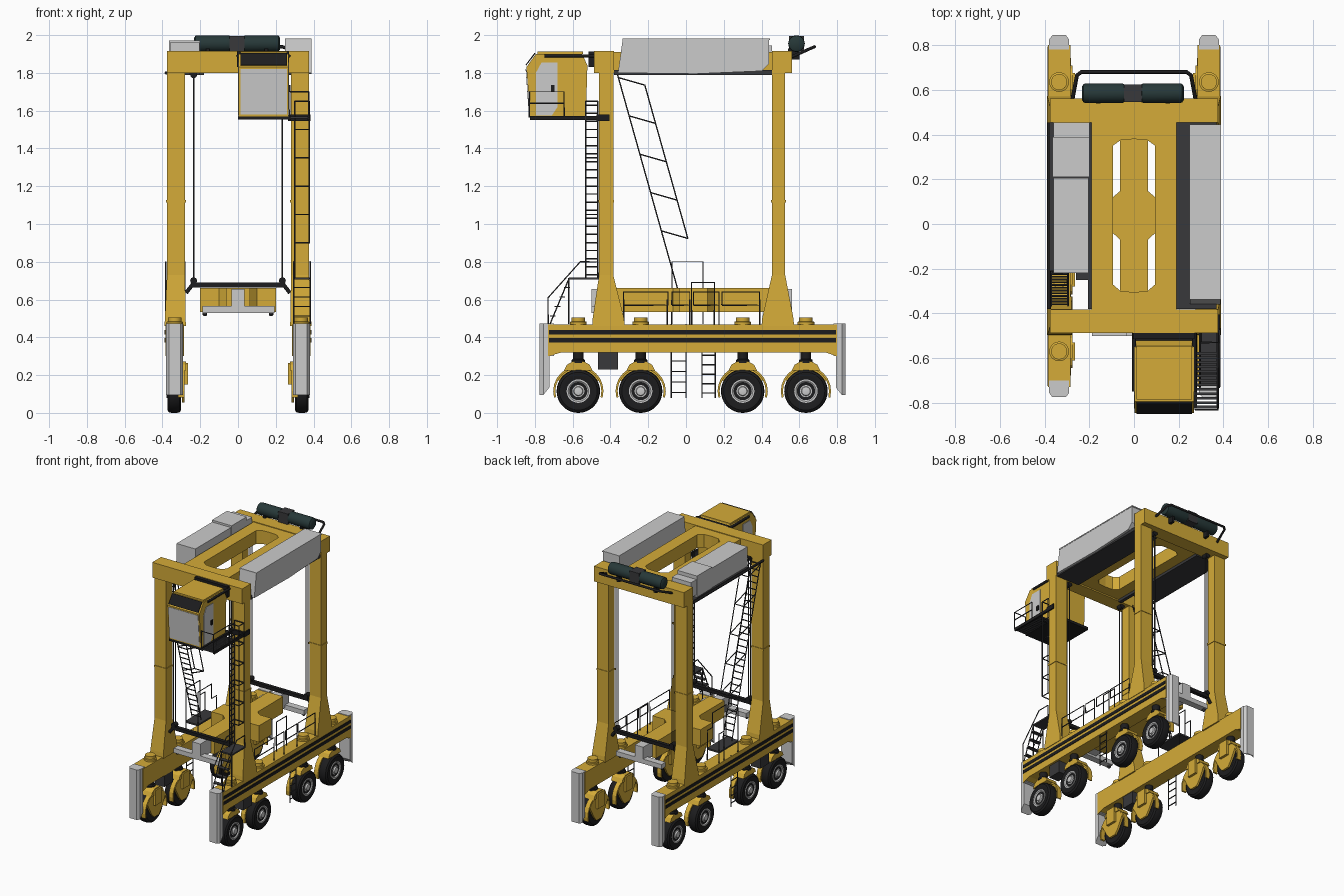
import bpy, bmesh, math
from mathutils import Vector

if "Cube" in bpy.data.objects:
    bpy.data.objects.remove(bpy.data.objects["Cube"])

def material(name, c):
    m = bpy.data.materials.new(name)
    m.diffuse_color = (*c, 1)
    m.use_nodes = True
    m.node_tree.nodes["Principled BSDF"].inputs["Base Color"].default_value = m.diffuse_color
    return m

YEL = material("yellow_paint", (0.66, 0.41, 0.04))
BLK = material("black", (0.012, 0.012, 0.013))
DRK = material("dark_steel", (0.04, 0.04, 0.043))
TEAL = material("dark_teal", (0.02, 0.04, 0.04))

def finish(name, bm, mat, smooth=False):
    bmesh.ops.recalc_face_normals(bm, faces=bm.faces)
    me = bpy.data.meshes.new(name)
    bm.to_mesh(me)
    bm.free()
    ob = bpy.data.objects.new(name, me)
    bpy.context.collection.objects.link(ob)
    if mat:
        me.materials.append(mat)
    if smooth:
        bpy.ops.object.select_all(action='DESELECT')
        ob.select_set(True)
        bpy.context.view_layer.objects.active = ob
        bpy.ops.object.shade_smooth_by_angle(angle=math.radians(35))
    return ob

def rings(name, loops, mat, smooth=False):
    """Skin a stack of equal-length closed loops and cap both ends."""
    bm = bmesh.new()
    vs = [[bm.verts.new(p) for p in l] for l in loops]
    n = len(vs[0])
    for a, b in zip(vs, vs[1:]):
        for i in range(n):
            bm.faces.new((a[i], a[(i + 1) % n], b[(i + 1) % n], b[i]))
    bm.faces.new(vs[0])
    bm.faces.new(vs[-1])
    return finish(name, bm, mat, smooth)

def place(axis, p, q, a):
    return {'x': (a, p, q), 'y': (p, a, q), 'z': (p, q, a)}[axis]

def prism(name, pts, axis, a, b, mat=None):
    return rings(name, [[place(axis, p, q, h) for p, q in pts] for h in (a, b)], mat)

def box(name, x0, x1, y0, y1, z0, z1, mat=None):
    return prism(name, [(x0, y0), (x1, y0), (x1, y1), (x0, y1)], 'z', z0, z1, mat)

def lathe(name, c, axis, prof, mat=None, n=28):
    ang = [2 * math.pi * i / n for i in range(n)]
    return rings(name, [[Vector(c) + Vector(place(axis, r * math.cos(t), r * math.sin(t), h))
                         for t in ang] for r, h in prof], mat, True)

def rods(name, lines, r=0.004, mat=DRK):
    cu = bpy.data.curves.new(name, 'CURVE')
    cu.dimensions = '3D'
    cu.bevel_depth, cu.bevel_resolution, cu.use_fill_caps = r, 1, True
    for l in lines:
        s = cu.splines.new('POLY')
        s.points.add(len(l) - 1)
        for pt, p in zip(s.points, l):
            pt.co = (*p, 1)
    cu.materials.append(mat)
    ob = bpy.data.objects.new(name, cu)
    bpy.context.collection.objects.link(ob)
    bpy.ops.object.select_all(action='DESELECT')
    ob.select_set(True)
    bpy.context.view_layer.objects.active = ob
    bpy.ops.object.convert(target='MESH')

def ladder(p0, p1, side, n):
    p0, p1, side = Vector(p0), Vector(p1), Vector(side)
    at = [p0.lerp(p1, (i + .5) / n) for i in range(n)]
    return [[p0, p1], [p0 + side, p1 + side]] + [[p, p + side] for p in at]

def hoops(p0, p1, side, out, n):
    """Cage around a ladder: square hoops and outer rails."""
    p0, p1, side, out = map(Vector, (p0, p1, side, out))
    at = [p0.lerp(p1, i / (n - 1)) for i in range(n)]
    return [[p, p + out, p + out + side, p + side] for p in at] + \
           [[p0 + out + side * k, p1 + out + side * k] for k in (0, 1)]

for s in (-1, 1):
    tag = "right" if s > 0 else "left"
    # side beam, stripes and end bumpers
    prism(f"{tag}_side_beam", [(-.73, .30), (-.66, .32), (.74, .32), (.80, .30), (.80, .468), (-.73, .468)],
          'x', s * .285, s * .385, YEL)
    for z0, z1 in ((.372, .396), (.414, .438)):
        box(f"{tag}_stripe", s * .384, s * .388, -.725, .795, z0, z1, BLK)
    for nm, y0, y1, ch in (("front", -.70, -.775, .02), ("rear", .78, .845, -.02)):
        loops = [[(s * x, y, z) for x, y, z in ((.29, y0, z0 + .04 * k), (.29, y1 + ch, z0), (.305, y1, z0),
                 (.365, y1, z0), (.38, y1 + ch, z0), (.38, y0, z0 + .04 * k))] for z0, k in ((.095, 1), (.473, 0))]
        for l in loops[:1]:   # the lower part is a thin skirt
            for i in (0, 5):
                l[i] = (l[i][0], y1 + ch * 2.6, l[i][2])
        loops.insert(1, [(p[0], p[1], .30) for p in loops[0]])
        loops.insert(2, [(p[0], p[1], .302) for p in loops[-1]])
        rings(f"{tag}_{nm}_bumper", loops, None)
    box(f"{tag}_battery_box", s * .29, s * .37, -.465, -.36, .23, .325, DRK)
    # wheels with yoke, fender and steering column
    for y in (-.57, -.24, .30, .635):
        c = (s * .3375, y, .115)
        lathe("tyre", c, 'x', [(.06, -.03), (.075, -.037), (.1, -.037), (.112, -.028), (.115, -.015), (.115, .015),
                               (.112, .028), (.1, .037), (.075, .037), (.06, .03)], BLK, 36)
        lathe("wheel_rim", c, 'x', [(.062, s * .02), (.062, s * .036), (.054, s * .036), (.046, s * .028),
                                    (.025, s * .031), (.022, s * .042), (.012, s * .044)])
        arc = [math.radians(a) for a in range(-15, 196, 15)]
        prism("fender", [(y + .133 * math.cos(t), .115 + .133 * math.sin(t)) for t in arc] +
              [(y + .122 * math.cos(t), .115 + .122 * math.sin(t)) for t in reversed(arc)],
              'x', s * .284, s * .318, YEL)
        prism("wheel_arm", [(y + .125 * math.cos(t), .115 + .125 * math.sin(t)) for t in arc[3:-3]] +
              [(y - .06, .09), (y - .03, .055), (y + .03, .055), (y + .06, .09)], 'x', s * .282, s * .297, YEL)
        box("drive_housing", s * .264, s * .285, y - .04, y + .04, .15, .265, YEL)
        prism("wheel_yoke", [(y - .075, .225), (y + .075, .225), (y + .06, .255), (y + .03, .272),
                             (y - .03, .272), (y - .06, .255)], 'x', s * .275, s * .365, YEL)
        lathe("steering_column", (s * .335, y, 0), 'z', [(.036, .265), (.036, .28), (.028, .285), (.028, .325)], BLK, 20)
        lathe("steering_cap", (s * .335, y, 0), 'z', [(.044, .46), (.044, .482), (.036, .484), (.036, .505)], YEL, 24)
    # legs with flared feet and joint collars
    for nm, a, b, fa, fb in (("front", -.46, -.385, -.497, -.325), ("rear", .455, .525, .40, .572)):
        secs = [(.275, .389, fa, fb, .46), (.278, .387, fa + .003, fb - .003, .50),
                (.28, .376, a, b, .73), (.28, .376, a, b, 1.82)]
        rings(f"{nm}_{tag}_leg", [[(s * x0, y0, z), (s * x1, y0, z), (s * x1, y1, z), (s * x0, y1, z)]
                                  for x0, x1, y0, y1, z in secs], YEL)
        box("leg_collar", s * .276, s * .38, a - .004, b + .004, 1.115, 1.128, YEL)
        # hoist cables down to the spreader
        yc = (a + b) / 2
        rods("hoist_cable", [[(s * .235, yc + d, 1.82), (s * .235, yc + d, .69)] for d in (-.012, .012)], .004)
        lathe("cable_sheave", (s * .235, yc, .70), 'y', [(.018, -.02), (.018, .02)], BLK, 16)
        lathe("cable_sheave", (s * .235, yc, 1.79), 'y', [(.018, -.02), (.018, .02)], BLK, 16)
        rods("spreader_bar_end", [[(s * .24, yc, .68), (s * .275, yc, .635)]], .012, BLK)
    # half of the top girder plate with a chamfered opening
    prism(f"{tag}_top_girder", [(s * x, y) for x, y in ((.19, -.39), (.19, .46), (0, .46), (0, .38), (.06, .375),
          (.095, .35), (.095, -.27), (.06, -.30), (0, -.305), (0, -.39))], 'z', 1.81, 1.91, YEL)

# top cross beams
box("front_cross_beam", -.376, .376, -.487, -.382, 1.80, 1.915, YEL)
box("rear_cross_beam", -.376, .376, .455, .562, 1.80, 1.915, YEL)
# roof decks and machinery housings
box("right_deck", .18, .37, -.38, .455, 1.79, 1.815, DRK)
box("left_deck", -.375, -.18, -.21, .455, 1.79, 1.812, DRK)
box("left_deck_strip", -.205, -.18, -.38, -.2, 1.79, 1.812, DRK)
box("left_deck_strip", -.26, -.2, -.25, -.2, 1.79, 1.812, DRK)
prism("right_housing", [(-.36, 1.80), (.05, 1.795), (.40, 1.81), (.44, 1.85), (.44, 1.978), (-.335, 1.978)], 'x', .25, .388)
prism("right_housing_lid", [(-.337, 1.974), (.445, 1.974), (.445, 1.982), (-.337, 1.982)], 'x', .248, .39)
box("left_front_housing", -.36, -.203, -.22, .205, 1.81, 1.96)
box("left_rear_housing", -.365, -.20, .21, .39, 1.81, 1.972)
box("left_vent_box", -.36, -.20, .39, .455, 1.83, 1.945)
rods("left_deck_pipe", [[(-.38, -.38, 1.80), (-.38, .455, 1.80)]], .009, BLK)

# rear air tanks and guard rail
for s in (-1, 1):
    lathe("rear_tank", (s * .13 - .005, .585, 1.955), 'x', [(.03, -.098), (.042, -.09), (.044, -.075),
          (.044, .075), (.042, .09), (.03, .098)], TEAL)
box("tank_coupling", -.045, .035, .545, .625, 1.915, 1.995, DRK)
for x in (-.16, .15):
    box("tank_bracket", x - .01, x + .01, .54, .60, 1.87, 1.93, BLK)
rods("rear_guard_rail", [[(-.275, .56, 1.885), (-.255, .665, 1.932), (-.235, .68, 1.938), (.235, .68, 1.938),
                          (.255, .665, 1.932), (.275, .56, 1.885)]], .009, BLK)

# spreader: cross-shaped body, grey telescopic ends, suspension bars
half = [(.063, .45), (.063, .147), (.10, .115), (.20, .115), (.20, -.035), (.10, -.035), (.063, -.07), (.063, -.37)]
prism("spreader_body", half + [(-x, y) for x, y in reversed(half)], 'z', .535, .66, YEL)
for y0, y1, yb in ((-.5, -.36, -.4225), (.44, .562, .49)):
    box("spreader_neck", -.035, .035, y0, y1, .545, .655)
    ym = y0 if y0 < 0 else y1 - .05
    box("spreader_end_beam", -.188, .192, ym, ym + .05, .53, .565)
    for x in (-.175, .175):
        lathe("twist_lock", (x, ym + .025, 0), 'z', [(.006, .512), (.012, .52), (.012, .532)], DRK, 12)
    box("spreader_bar", -.25, .25, yb - .014, yb + .014, .665, .69, BLK)

# cab
prism("cab_body", [(-.825, 1.57), (-.845, 1.83), (-.795, 1.90), (-.55, 1.90), (-.522, 1.84), (-.53, 1.57)],
      'x', .003, .268, YEL)
box("cab_roof", .012, .26, -.785, -.545, 1.90, 1.912, YEL)
prism("cab_windscreen", [(-.829, 1.58), (-.846, 1.82), (-.849, 1.82), (-.832, 1.58)], 'x', .012, .26)
prism("cab_visor", [(-.845, 1.84), (-.797, 1.902), (-.802, 1.906), (-.85, 1.842)], 'x', .012, .26, BLK)
door = [(-.795, 1.575), (-.795, 1.80), (-.765, 1.855), (-.68, 1.855), (-.68, 1.62), (-.71, 1.575)]
for x0, x1 in ((.266, .271), (0, .005)):
    prism("cab_door", door, 'x', x0, x1)
box("door_handle", .27, .277, -.715, -.695, 1.70, 1.735, BLK)
rods("cab_hanger", [[(x, -.75, 1.89), (x, -.48, 1.89)] for x in (.0, .27)], .01, BLK)
box("cab_mount", -.005, .27, -.515, -.485, 1.83, 1.912, BLK)
# cab access platform
box("cab_floor", .0, .27, -.825, -.49, 1.552, 1.572, BLK)
for x in (.275, .375):
    box("platform_edge", x - .006, x + .006, -.825, -.41, 1.55, 1.572, BLK)
for i in range(13):
    box("platform_slat", .275, .375, -.825 + i * .02, -.813 + i * .02, 1.558, 1.568, DRK)
box("platform_bracket", .265, .385, -.475, -.405, 1.545, 1.58, BLK)
rods("platform_rail", [[(.375, -.83, 1.565), (.375, -.83, 1.70), (.375, -.645, 1.70), (.375, -.645, 1.565)],
                       [(.375, -.83, 1.64), (.375, -.645, 1.64)],
                       [(.275, -.83, 1.57), (.275, -.83, 1.70), (.375, -.83, 1.70)]])

# front right vertical ladder and cage
rods("cab_ladder", ladder((.30, -.53, .71), (.30, -.53, 1.65), (0, .062, 0), 22) +
     hoops((.30, -.53, .90), (.30, -.53, 1.65), (0, .062, 0), (.078, 0, 0), 6))
# front right stair up from the side beam
box("stair_landing", .29, .385, -.62, -.46, .705, .716, DRK)
rods("stair_rails", [l for x in (.295, .382) for l in (
    [(x, -.73, .47), (x, -.73, .61), (x, -.56, .80), (x, -.465, .80), (x, -.465, .71)],
    [(x, -.62, .47), (x, -.62, .715)], [(x, -.72, .47), (x, -.62, .71)])])
for i in range(4):
    box("stair_step", .295, .382, -.72 + i * .025, -.69 + i * .025, .51 + i * .05, .516 + i * .05, DRK)

# inclined caged ladder on the left side
top, foot, out = Vector((-.37, -.365, 1.80)), Vector((-.37, -.02, .57)), Vector((0, .12, -.03))
rods("inclined_ladder", ladder(top, foot, (.075, 0, 0), 28) +
     hoops(top.lerp(foot, .02), top.lerp(foot, .68), (.075, 0, 0), (0, .14, -.04), 5))
box("left_landing", -.385, -.28, -.08, .15, .545, .557, DRK)
rods("left_landing_rail", [[(x, -.075, .47), (x, -.075, .80), (x, .09, .80), (x, .09, .69), (x, .15, .69), (x, .15, .47)]
                           for x in (-.382, -.283)] + [[(-.382, .09, .69), (-.382, .09, .47)]])
# access ladders below the beams
rods("left_boarding_ladder", ladder((-.375, -.078, .08), (-.375, -.078, .47), (0, .078, 0), 7))
rods("right_boarding_ladder", ladder((.375, .085, .08), (.375, .085, .33), (0, .07, 0), 5))
# guard rails on the right beam
rods("right_beam_rail", [[(.37, a, .57), (.37, a, .64), (.37, b, .64), (.37, b, .57), (.37, a, .57)]
     for a, b in ((-.33, -.095), (-.075, .02), (.04, .175), (.19, .39))] +
     [[(.37, y, .46), (.37, y, .6)] for y in (-.33, -.1, .02, .175, .39)] +
     [[(.30, .03, .46), (.30, .03, .69), (.30, .15, .69), (.30, .15, .46)]])
